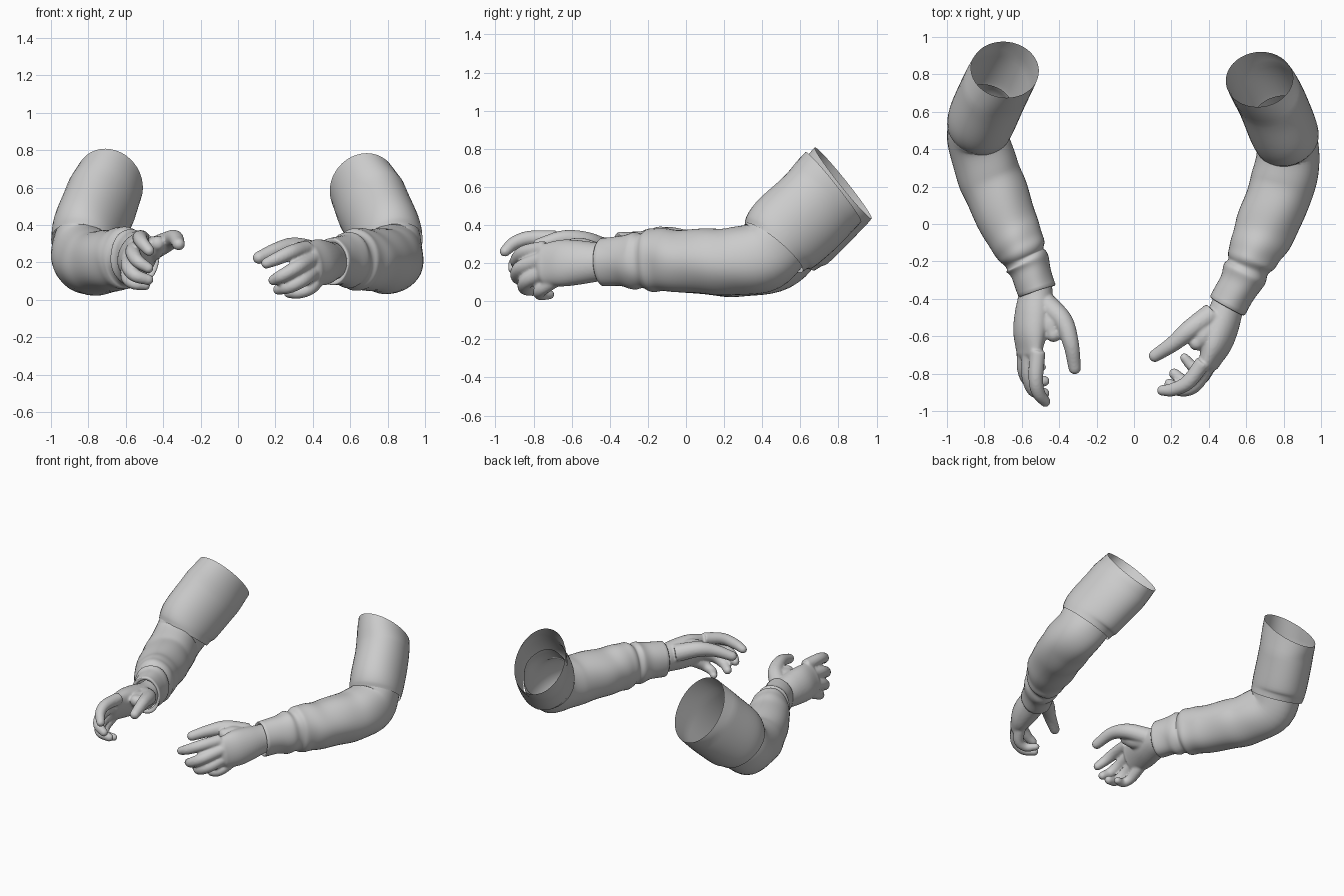
import bpy, bmesh, math
from mathutils import Vector


def catmull(keys, steps):
    """Smooth interpolation through key rows (x, y, z, w, h)."""
    k = [list(p) for p in keys]
    k = [[2 * a - b for a, b in zip(k[0], k[1])]] + k + [[2 * a - b for a, b in zip(k[-1], k[-2])]]
    out = []
    for i in range(1, len(k) - 2):
        for s in range(steps):
            t = s / steps
            out.append([0.5 * (2 * b + (c - a) * t + (2 * a - 5 * b + 4 * c - d) * t * t
                               + (3 * b - a - 3 * c + d) * t ** 3)
                        for a, b, c, d in zip(*k[i - 1:i + 3])])
    out.append(k[-2])
    return out


def tube(bm, keys, steps=5, seg=32, up=(0, 0, 1), start_cap=False, tip=False,
         lip=0, start_normal=None, cloth=0):
    """Loft elliptical rings along a curved path."""
    rows = catmull(keys, steps)
    pts = [Vector(r[:3]) for r in rows]
    rings = []

    def ring(c, t, w, h, wave=0, ph=0):
        side = t.cross(Vector(up)).normalized()
        v = side.cross(t).normalized()
        vs = []
        for j in range(seg):
            a = 2 * math.pi * j / seg
            m = 1 + wave * math.sin(3 * a + ph) * math.cos(2 * a - 0.6 * ph)
            vs.append(bm.verts.new(c + side * (w * m * math.cos(a)) + v * (h * m * math.sin(a))))
        rings.append(vs)

    for i, r in enumerate(rows):
        t = (pts[min(i + 1, len(pts) - 1)] - pts[max(i - 1, 0)]).normalized()
        if start_normal and i < 4:            # ease the rim tilt in
            t = t.lerp(-Vector(start_normal).normalized(), 1 - i / 4).normalized()
        ring(pts[i], t, r[3], r[4], cloth, i * 0.45)
    w, h = rows[-1][3:]
    if tip:                                   # rounded end
        for a in (0.35, 0.7, 1.05, 1.35):
            ring(pts[-1] + t * min(w, h) * math.sin(a), t, w * math.cos(a), h * math.cos(a))
    if lip:                                   # turned-in hem
        ring(pts[-1] + t * 0.006, t, w * 0.95, h * 0.95)
        ring(pts[-1] - t * 0.01, t, w * lip, h * lip)
    for a, b in zip(rings, rings[1:]):
        for j in range(seg):
            n = (j + 1) % seg
            bm.faces.new((a[j], a[n], b[n], b[j]))
    if start_cap:
        bm.faces.new(rings[0])
    if tip:
        bm.faces.new(rings[-1])


def finish(bm, name):
    bmesh.ops.recalc_face_normals(bm, faces=bm.faces)
    me = bpy.data.meshes.new(name)
    bm.to_mesh(me)
    bm.free()
    for p in me.polygons:
        p.use_smooth = True
    ob = bpy.data.objects.new(name, me)
    bpy.context.collection.objects.link(ob)
    return ob


def sleeve(name, upper, lower, rim):
    # upper sleeve, open at the shoulder
    bm = bmesh.new()
    tube(bm, upper, 6, 40, start_normal=rim)
    finish(bm, name + "_upper_sleeve")
    # forearm sleeve with gathered folds and cuff
    bm = bmesh.new()
    tube(bm, lower, 6, 40, lip=0.8, cloth=0.022)
    finish(bm, name + "_forearm_sleeve")


def hand(name, palm, fingers, thumb, web, up):
    bm = bmesh.new()
    tube(bm, palm, 5, 32, up, start_cap=True, tip=True)
    digits = [(f, (0.043, 0.040, 0.036, 0.029)) for f in fingers[:3]]
    digits += [(fingers[3], (0.038, 0.035, 0.031, 0.025)),
               (thumb, (0.062, 0.054, 0.043, 0.034)),
               (web, (0.065, 0.062, 0.042))]
    for path, radii in digits:
        tube(bm, [(*p, r, r) for p, r in zip(path, radii)], 6, 16, (0.3, 0.2, 1),
             start_cap=True, tip=True)
    ob = finish(bm, name + "_hand")
    # fuse palm and fingers into one skin
    m = ob.modifiers.new("fuse", 'REMESH')
    m.mode = 'VOXEL'
    m.voxel_size = 0.008
    m.use_smooth_shade = True
    s = ob.modifiers.new("soften", 'SMOOTH')
    s.factor = 0.5
    s.iterations = 5


# arm on the -x side
sleeve("left",
       [(-.69, .825, .62, .182, .24), (-.75, .705, .485, .183, .238),
        (-.806, .58, .355, .183, .230), (-.825, .525, .285, .176, .198)],
       [(-.79, .62, .40, .145, .175), (-.81, .56, .335, .160, .188),
        (-.833, .46, .24, .164, .187), (-.785, .29, .20, .170, .175),
        (-.735, .16, .20, .168, .170), (-.67, .0, .21, .155, .165), (-.625, -.09, .22, .142, .166),
        (-.60, -.145, .225, .132, .165), (-.585, -.18, .225, .112, .145),
        (-.57, -.21, .225, .120, .152), (-.552, -.26, .226, .107, .138), (-.52, -.355, .228, .104, .135)],
       (.1, .77, .62))
hand("left",
     [(-.53, -.28, .225, .08, .10), (-.525, -.37, .225, .088, .10), (-.54, -.48, .235, .092, .115),
      (-.555, -.58, .243, .082, .122), (-.56, -.68, .247, .056, .115)],
     [[(-.515, -.68, .33), (-.525, -.82, .33), (-.512, -.90, .305), (-.475, -.95, .262)],
      [(-.555, -.68, .275), (-.562, -.81, .25), (-.535, -.89, .205), (-.48, -.905, .17)],
      [(-.58, -.66, .22), (-.585, -.78, .175), (-.55, -.845, .13), (-.48, -.84, .107)],
      [(-.59, -.63, .165), (-.59, -.73, .115), (-.555, -.775, .085), (-.495, -.765, .075)]],
     [(-.47, -.43, .265), (-.38, -.52, .31), (-.337, -.64, .33), (-.317, -.77, .297)],
     [(-.49, -.46, .25), (-.45, -.54, .28), (-.43, -.59, .30)],
     (.4, -.25, .88))

# arm on the +x side
sleeve("right",
       [(.67, .773, .60, .180, .235), (.735, .655, .47, .182, .235),
        (.793, .515, .345, .183, .230), (.815, .46, .28, .176, .198)],
       [(.78, .56, .40, .145, .175), (.80, .50, .335, .160, .188),
        (.826, .405, .24, .165, .188), (.805, .25, .21, .175, .178),
        (.76, .12, .21, .170, .172), (.70, -.03, .21, .165, .163), (.655, -.13, .215, .145, .165),
        (.627, -.19, .215, .132, .165), (.61, -.23, .214, .114, .143),
        (.59, -.27, .212, .122, .15), (.555, -.335, .21, .108, .132), (.50, -.435, .205, .106, .126)],
       (-.1, .77, .62))
hand("right",
     [(.54, -.36, .21, .08, .10), (.50, -.44, .205, .088, .10), (.465, -.56, .203, .09, .118),
      (.437, -.65, .20, .08, .125), (.405, -.735, .195, .055, .112)],
     [[(.37, -.74, .275), (.29, -.845, .255), (.21, -.885, .22), (.152, -.89, .195)],
      [(.40, -.75, .22), (.32, -.865, .175), (.24, -.885, .13), (.19, -.855, .105)],
      [(.42, -.72, .165), (.35, -.83, .11), (.275, -.845, .07), (.215, -.80, .055)],
      [(.435, -.68, .115), (.385, -.76, .06), (.32, -.765, .036), (.27, -.715, .034)]],
     [(.42, -.48, .25), (.30, -.565, .28), (.21, -.64, .265), (.112, -.705, .225)],
     [(.43, -.52, .235), (.37, -.60, .26), (.335, -.635, .27)],
     (-.3, -.25, .9))
